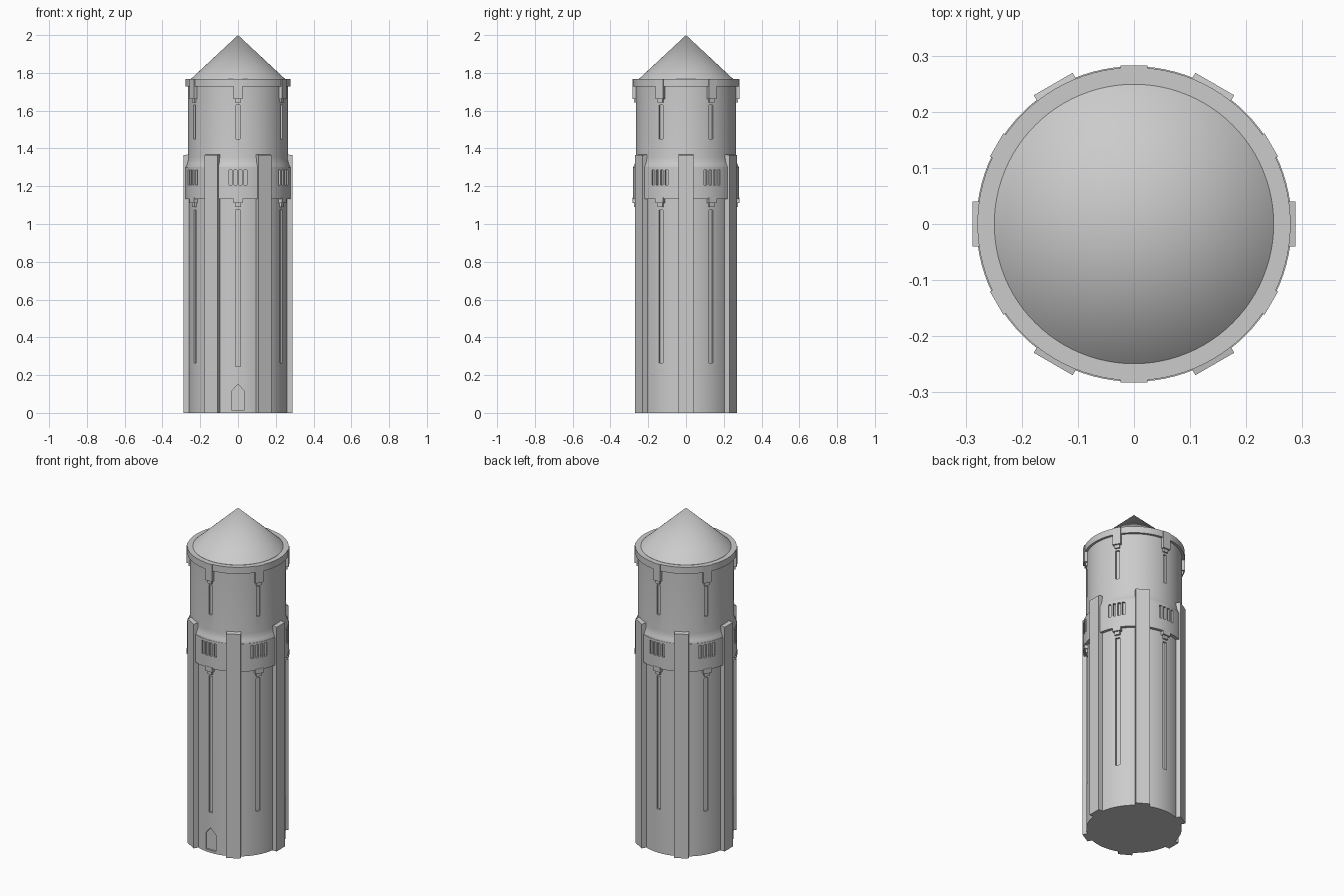
import bpy, bmesh, math
from mathutils import Matrix, Vector

if "Cube" in bpy.data.objects:
    bpy.data.objects.remove(bpy.data.objects["Cube"])

SEG = 96
stone = bpy.data.materials.new("grey stone")
stone.diffuse_color = (0.6, 0.6, 0.6, 1)
stone.use_nodes = True
stone.node_tree.nodes["Principled BSDF"].inputs["Base Color"].default_value = stone.diffuse_color


def finish(name, bm):
    bmesh.ops.remove_doubles(bm, verts=bm.verts, dist=1e-5)
    bmesh.ops.recalc_face_normals(bm, faces=bm.faces)
    me = bpy.data.meshes.new(name)
    bm.to_mesh(me)
    bm.free()
    ob = bpy.data.objects.new(name, me)
    bpy.context.collection.objects.link(ob)
    me.materials.append(stone)
    return ob


def select(ob):
    bpy.ops.object.select_all(action='DESELECT')
    ob.select_set(True)
    bpy.context.view_layer.objects.active = ob


def smooth(ob):
    select(ob)
    bpy.ops.object.shade_smooth_by_angle(angle=math.radians(25))


def lathe(name, profile):
    """Spin an (r, z) profile that starts and ends on the axis."""
    bm = bmesh.new()
    vs = [bm.verts.new((r, 0, z)) for r, z in profile]
    es = [bm.edges.new(p) for p in zip(vs, vs[1:])]
    bmesh.ops.spin(bm, geom=vs + es, cent=(0, 0, 0), axis=(0, 0, 1),
                   angle=2 * math.pi, steps=SEG, use_merge=True)
    return finish(name, bm)


def prism(bm, pts, r0, r1, angle):
    """Extrude a (tangent, z) outline from radius r0 to r1, facing angle in degrees."""
    rot = Matrix.Rotation(math.radians(angle), 3, 'Z')
    a, b = [[bm.verts.new(rot @ Vector((r, t, z))) for t, z in pts] for r in (r0, r1)]
    bm.faces.new(a[::-1])
    bm.faces.new(b)
    n = len(pts)
    for i in range(n):
        j = (i + 1) % n
        bm.faces.new((a[i], a[j], b[j], b[i]))
    return b


def rect(w, z0, z1, t=0):
    return [(t - w / 2, z0), (t + w / 2, z0), (t + w / 2, z1), (t - w / 2, z1)]


def carve(ob, bm):
    """Cut recesses into a part."""
    cutter = finish("recess_cutter", bm)
    cutter.hide_render = True
    select(ob)
    mod = ob.modifiers.new("recesses", 'BOOLEAN')
    mod.operation = 'DIFFERENCE'
    mod.solver = 'EXACT'
    mod.object = cutter
    bpy.ops.object.modifier_apply(modifier=mod.name)
    bpy.data.objects.remove(cutter)


BAYS = [-90 + 60 * i for i in range(6)]
PIERS = [60 * i for i in range(6)]

# Main shaft with tall slit windows and a pointed door at the front
shaft = lathe("shaft", [(0, 0), (0.263, 0), (0.263, 1.16), (0, 1.16)])
bm = bmesh.new()
for a in BAYS:
    prism(bm, rect(0.024, 0.245 if a == -90 else 0.265, 1.075), 0.252, 0.32, a)
prism(bm, [(-0.034, 0.015), (0.034, 0.015), (0.034, 0.115), (0, 0.152), (-0.034, 0.115)],
      0.252, 0.32, -90)
carve(shaft, bm)
smooth(shaft)

# Projecting belt with groups of four slits
belt = lathe("belt", [(0, 1.132), (0.281, 1.132), (0.281, 1.302), (0, 1.302)])
bm = bmesh.new()
for a in BAYS:
    for k in range(4):
        prism(bm, rect(0.016, 1.207, 1.287, (k - 1.5) * 0.027), 0.266, 0.32, a)
carve(belt, bm)
smooth(belt)

# Upper drum flaring out onto the belt, with short slit windows
drum = lathe("upper_drum", [(0, 1.29), (0.279, 1.29), (0.279, 1.302), (0.272, 1.318),
                            (0.267, 1.335), (0.265, 1.355), (0.265, 1.74), (0, 1.74)])
bm = bmesh.new()
for a in BAYS:
    prism(bm, rect(0.022, 1.45, 1.63), 0.254, 0.32, a)
carve(drum, bm)
smooth(drum)

# Rim and conical roof
smooth(lathe("rim", [(0, 1.727), (0.279, 1.727), (0.279, 1.767), (0, 1.767)]))
smooth(lathe("roof", [(0, 1.76), (0.249, 1.76), (0.249, 1.768), (0, 2.0)]))

# Six full-height piers with sloped caps
bm = bmesh.new()
for a in PIERS:
    outer = prism(bm, rect(0.08, 0, 1.38), 0.2, 0.288, a)
    for v in outer[2:]:
        v.co.z = 1.364
finish("piers", bm)

# Stepped brackets under the belt and under the rim
bm = bmesh.new()
for a in BAYS:
    for top, drop in ((1.14, 0.03), (1.767, 0.105)):
        prism(bm, rect(0.048, top - drop, top), 0.24, 0.2825, a)
        prism(bm, rect(0.03, top - drop - 0.02, top - drop), 0.24, 0.274, a)
finish("brackets", bm)
